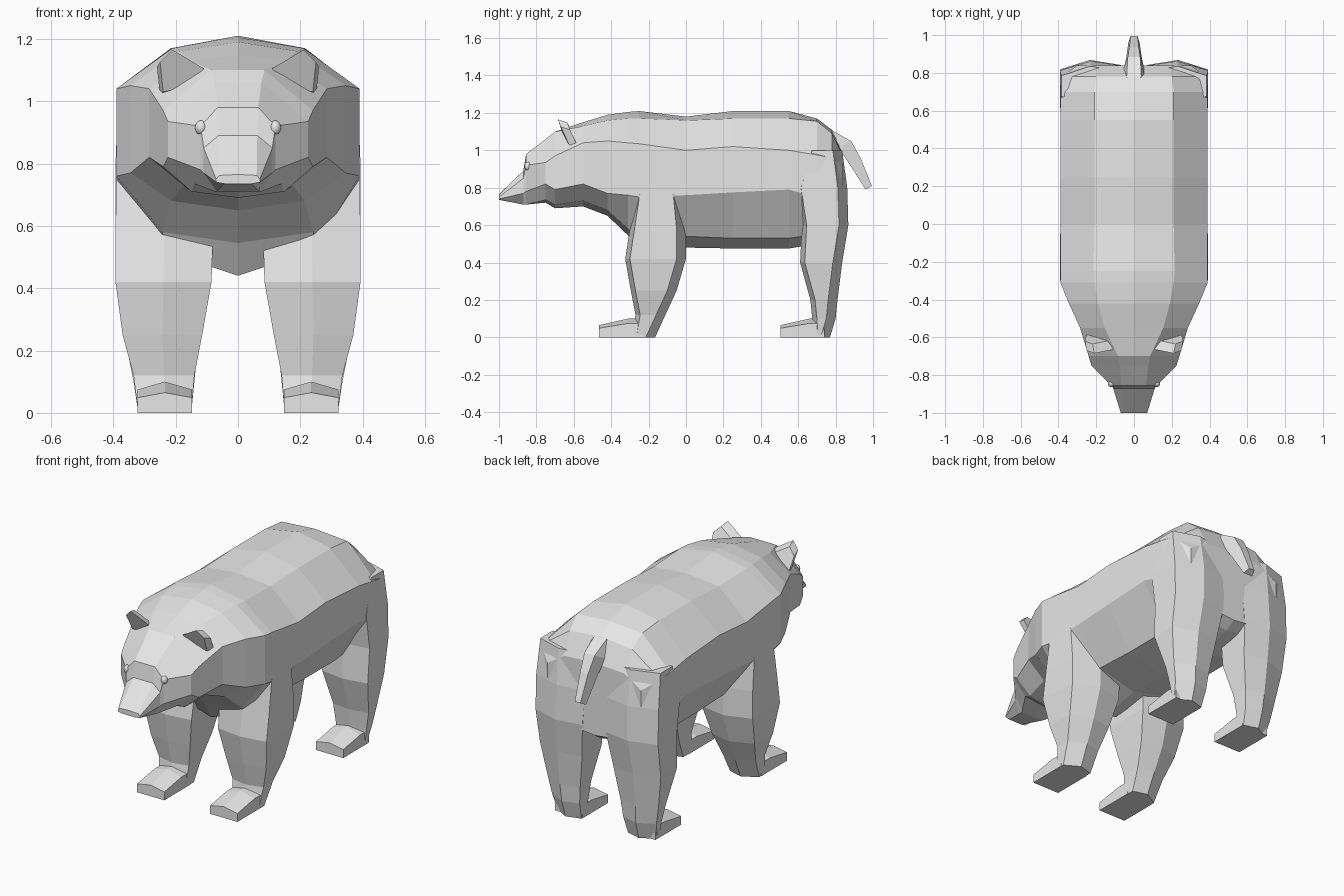
import bpy
import bmesh
from mathutils import Vector

default_cube = bpy.data.objects.get("Cube")
if default_cube:
    bpy.data.objects.remove(default_cube, do_unlink=True)


def make_material(name, colour):
    mat = bpy.data.materials.new(name)
    mat.use_nodes = True
    mat.diffuse_color = colour
    mat.node_tree.nodes["Principled BSDF"].inputs["Base Color"].default_value = colour
    return mat


GREY = make_material("plain_grey", (0.8, 0.8, 0.8, 1.0))


def finish(name, bm, mirrored=False, smooth=False):
    """Turn a bmesh into a named object, optionally mirrored across x."""
    bmesh.ops.recalc_face_normals(bm, faces=bm.faces)
    for face in bm.faces:
        face.smooth = smooth
    mesh = bpy.data.meshes.new(name)
    bm.to_mesh(mesh)
    bm.free()
    mesh.materials.append(GREY)
    obj = bpy.data.objects.new(name, mesh)
    bpy.context.collection.objects.link(obj)
    if mirrored:
        mirror = obj.modifiers.new("mirror", 'MIRROR')
        mirror.use_axis[0] = True
        mirror.use_mirror_merge = False
    return obj


def loft(name, rings, mirrored=False):
    """Skin a list of equally long point rings and cap both ends."""
    bm = bmesh.new()
    loops = [[bm.verts.new(p) for p in ring] for ring in rings]
    count = len(loops[0])
    for lower, upper in zip(loops, loops[1:]):
        for i in range(count):
            j = (i + 1) % count
            bm.faces.new((lower[i], lower[j], upper[j], upper[i]))
    bm.faces.new(loops[0])
    bm.faces.new(reversed(loops[-1]))
    return finish(name, bm, mirrored)


def body_ring(y, z_top, x_ridge, z_ridge, x_side, z_side, z_flank, z_under, z_belly):
    """Symmetric cross-section running from spine to belly and back."""
    half = [(x_ridge, z_ridge), (x_side, z_side),
            (x_side, z_flank), (x_side * 0.62, z_under)]
    right = [(x, y, z) for x, z in half]
    left = [(-x, y, z) for x, z in reversed(half)]
    return [(0, y, z_top)] + right + [(0, y, z_belly)] + left


# Body and head, one skin from nose to rump
body_sections = [
    (-1.0, .765, .06, .762, .07, .75, .74, .735, .735),
    (-.87, .89, .062, .89, .11, .85, .77, .71, .71),
    (-.855, .98, .065, .98, .12, .92, .78, .71, .71),
    (-.75, 1.06, .075, 1.06, .225, .935, .82, .735, .72),
    (-.7, 1.1, .085, 1.1, .24, .97, .79, .71, .69),
    (-.55, 1.15, .155, 1.13, .285, 1.04, .82, .73, .7),
    (-.42, 1.19, .19, 1.16, .345, 1.05, .77, .68, .65),
    (-.31, 1.205, .21, 1.17, .39, 1.04, .76, .58, .545),
    (-.25, 1.21, .215, 1.17, .39, 1.035, .75, .52, .44),
    (0, 1.18, .21, 1.16, .39, 1.0, .76, .54, .48),
    (.25, 1.21, .21, 1.17, .39, 1.02, .775, .53, .475),
    (.55, 1.21, .21, 1.17, .39, 1.0, .79, .53, .475),
    (.7, 1.17, .21, 1.155, .39, .975, .75, .55, .5),
    (.78, 1.11, .2, 1.09, .385, .96, .75, .56, .52),
    (.84, .98, .19, .97, .3, .9, .68, .58, .56),
]
loft("body", [body_ring(*row) for row in body_sections])


def leg_ring(z, x_in, x_out, y_front, y_back):
    """Horizontal six-sided leg section with bevelled front and back."""
    x_mid = (x_in + x_out) / 2
    return [(x_in, y_front + .02, z), (x_mid, y_front, z), (x_out, y_front + .025, z),
            (x_out, y_back - .05, z), (x_mid, y_back, z), (x_in, y_back - .025, z)]


def foot_ring(y, height):
    """Upright foot section with a low central ridge."""
    x_in, x_out = .147, .322
    return [(x_in, y, 0), (x_in, y, height * .75), (.235, y, height),
            (x_out, y, height * .75), (x_out, y, 0)]


front_leg = [
    (.78, .1, .39, -.27, -.02),
    (.58, .08, .393, -.3, 0),
    (.42, .085, .393, -.325, 0),
    (.25, .115, .37, -.295, -.05),
    (.12, .14, .335, -.27, -.11),
    (0, .15, .32, -.29, -.165),
]
hind_leg = [
    (1.0, .08, .385, .65, .835),
    (.8, .06, .393, .59, .862),
    (.6, .075, .393, .62, .868),
    (.4, .1, .388, .61, .835),
    (.2, .13, .355, .665, .81),
    (.1, .14, .335, .675, .8),
    (0, .15, .32, .68, .77),
]
for prefix, sections in (("front", front_leg), ("hind", hind_leg)):
    loft(prefix + "_legs", [leg_ring(*row) for row in sections], mirrored=True)
    ankle = sections[-1][3]
    loft(prefix + "_feet",
         [foot_ring(ankle - .175, .065), foot_ring(ankle - .02, .1),
          foot_ring(ankle + .06, .1)], mirrored=True)

# Tail, a tapering square rod bending downwards
tail_path = [(.76, 1.1, .065, .02), (.85, 1.03, .055, .04),
             (.905, .94, .042, .035), (.977, .8, .03, .02)]
tail_rings = []
for y, z, wide, thick in tail_path:
    out = Vector((0, .85, .45)) * thick
    side = Vector((wide, 0, 0))
    core = Vector((0, y, z))
    tail_rings.append([core + side - out, core + side * .6 + out,
                       core - side * .6 + out, core - side - out])
loft("tail", tail_rings)

# Ears, tilted plates leaning forwards
ear_front = [Vector(p) for p in ((.11, -.665, 1.105), (.21, -.685, 1.165),
                                 (.25, -.67, 1.125), (.24, -.625, 1.03),
                                 (.14, -.64, 1.05))]
ear_depth = Vector((.01, .05, -.015))
loft("ears", [ear_front, [p + ear_depth for p in ear_front]], mirrored=True)

# Eyes
bm = bmesh.new()
bmesh.ops.create_uvsphere(bm, u_segments=16, v_segments=10, radius=.021)
bmesh.ops.scale(bm, vec=(.9, .9, 1.1), verts=bm.verts)
bmesh.ops.translate(bm, vec=(.119, -.845, .915), verts=bm.verts)
finish("eyes", bm, mirrored=True, smooth=True)
